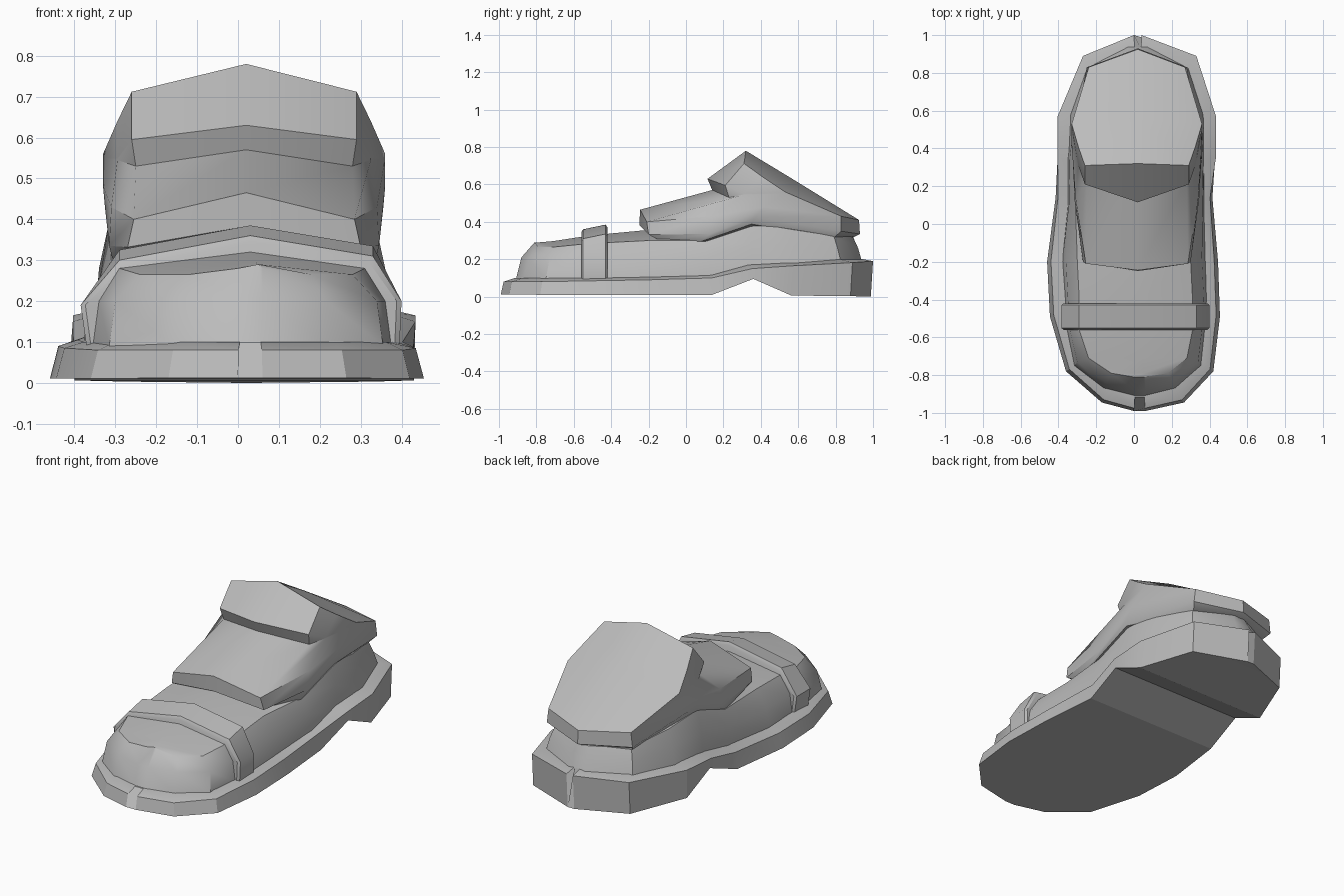
import bpy, bmesh
from mathutils import Vector

grey = bpy.data.materials.new("plain_grey")
grey.diffuse_color = (0.5, 0.5, 0.5, 1)


def loft(name, rings, closed=True, caps=True, tip=None, angle=0.6):
    """Skin a list of equal-length point rings; optionally cap or close to a tip."""
    bm = bmesh.new()
    vs = [[bm.verts.new(p) for p in r] for r in rings]
    n = len(vs[0])
    for a, b in zip(vs, vs[1:]):
        for i in range(n if closed else n - 1):
            j = (i + 1) % n
            bm.faces.new((a[i], a[j], b[j], b[i]))
    if caps:
        bm.faces.new(vs[0][::-1])
        if tip is None:
            bm.faces.new(vs[-1])
    if tip is not None:
        t = bm.verts.new(tip)
        for i in range(n):
            bm.faces.new((vs[-1][i], vs[-1][(i + 1) % n], t))
    bmesh.ops.remove_doubles(bm, verts=bm.verts, dist=0.0005)
    bmesh.ops.recalc_face_normals(bm, faces=bm.faces)
    me = bpy.data.meshes.new(name)
    bm.to_mesh(me)
    bm.free()
    me.materials.append(grey)
    ob = bpy.data.objects.new(name, me)
    bpy.context.collection.objects.link(ob)
    bpy.ops.object.select_all(action='DESELECT')
    ob.select_set(True)
    bpy.context.view_layer.objects.active = ob
    bpy.ops.object.shade_smooth_by_angle(angle=angle)
    return ob


# Sole: y, left x, right x, bottom z, outer top z, inner top z, top width factor
sole = [(-0.99, 0.0, 0.06, .012, .08, .10, .95), (-0.945, -.17, .265, .012, .08, .10, .95),
        (-0.78, -.36, .42, .01, .08, .10, .955), (-0.49, -.445, .455, .01, .085, .10, .955),
        (-0.20, -.46, .445, .01, .09, .105, .955), (0.14, -.415, .415, .01, .10, .12, .97),
        (0.36, -.40, .43, .095, .15, .17, 1.01), (0.57, -.40, .43, .006, .165, .18, 1.01),
        (0.89, -.27, .33, .003, .182, .20, 1.0), (1.0, 0.0, .04, 0, .19, .205, 1.0)]
rings = []
for y, xl, xr, zb, zo, zi, k in sole:
    c, w = (xl + xr) / 2, (xr - xl) / 2
    yb, yo = (y * .988, y) if y > .5 else (y, y * .985)
    rings.append([(c - w, yb, zb), (c - w * k, yo, zo), (c - w * .85, y * .925, zi),
                  (c + w * .85, y * .925, zi), (c + w * k, yo, zo), (c + w, yb, zb)])
loft("sole", rings, angle=0.35)

# Upper: y, centre x, then (half width, z, y shift) for base, side, shoulder; top z
upper = [(-.91, .03, (.03, .09, 0), (.03, .21, .03), (.03, .28, .10), .29),
         (-.87, .03, (.19, .09, 0), (.18, .205, .03), (.15, .265, .08), .29),
         (-.75, .02, (.335, .09, 0), (.32, .20, .02), (.26, .265, .04), .297),
         (-.56, .01, (.365, .09, 0), (.35, .20, 0), (.30, .28, 0), .32),
         (-.40, .01, (.375, .09, 0), (.36, .20, 0), (.30, .29, 0), .338),
         (-.20, .00, (.38, .09, 0), (.36, .20, 0), (.30, .30, 0), .357),
         (.10, .01, (.36, .11, 0), (.355, .21, 0), (.32, .30, 0), .38),
         (.35, .01, (.36, .15, 0), (.35, .28, 0), (.325, .395, 0), .45),
         (.58, .015, (.355, .16, 0), (.33, .27, -.01), (.30, .36, -.02), .42),
         (.83, .02, (.27, .18, 0), (.255, .26, -.02), (.235, .325, -.04), .34),
         (.94, .02, (.05, .19, 0), (.05, .26, -.02), (.04, .32, -.05), .325)]
rings = []
for y, c, base, side, sh, zt in upper:
    half = (base, side, sh)
    rings.append([(c - w, y + d, z) for w, z, d in half] + [(c + .02, y + sh[2], zt)]
                 + [(c + w, y + d, z) for w, z, d in reversed(half)])
loft("upper", rings)

# Strap across the toes
arch = [(-.37, .085), (-.385, .19), (-.29, .305), (.03, .365), (.33, .315), (.40, .20), (.395, .085)]


def strap_ring(y, rise, k=1.0):
    return [(x * k, y, z + (rise if z > .25 else 0)) for x, z in arch]


loft("toe_strap", [strap_ring(-.56, -.02, .97), strap_ring(-.55, -.005), strap_ring(-.43, .02),
                   strap_ring(-.42, .005, .97)])

# Ankle cuff: half rings run from front centre round the right side to the heel
rim = [(.27, .83, .43), (.02, .925, .41)]
cuff = [
    # under edge, outer hem, upper edge of the front band
    [(.02, -.19, .35), (.26, -.14, .30), (.335, .08, .295), (.345, .35, .388), (.25, .79, .315), (.02, .88, .31)],
    [(.02, -.25, .383), (.30, -.20, .332), (.345, .13, .335), (.355, .37, .425), (.28, .83, .35), (.02, .93, .335)],
    [(.02, -.245, .465), (.285, -.21, .40), (.34, .14, .43), (.36, .42, .48)] + rim,
    # crease beneath the collar, collar lip, collar peak
    [(.02, .14, .57), (.28, .23, .53), (.325, .31, .545), (.36, .52, .55)] + rim,
    [(.02, .115, .63), (.29, .21, .595), (.325, .31, .55), (.36, .52, .55)] + rim,
    [(.02, .32, .78), (.29, .31, .712), (.325, .41, .64), (.36, .53, .56)] + rim,
]
rings = [r + [(.03 - x, y, z) for x, y, z in reversed(r[1:-1])] for r in cuff]
loft("ankle_cuff", rings, tip=(.02, .56, .635), angle=0.6)
